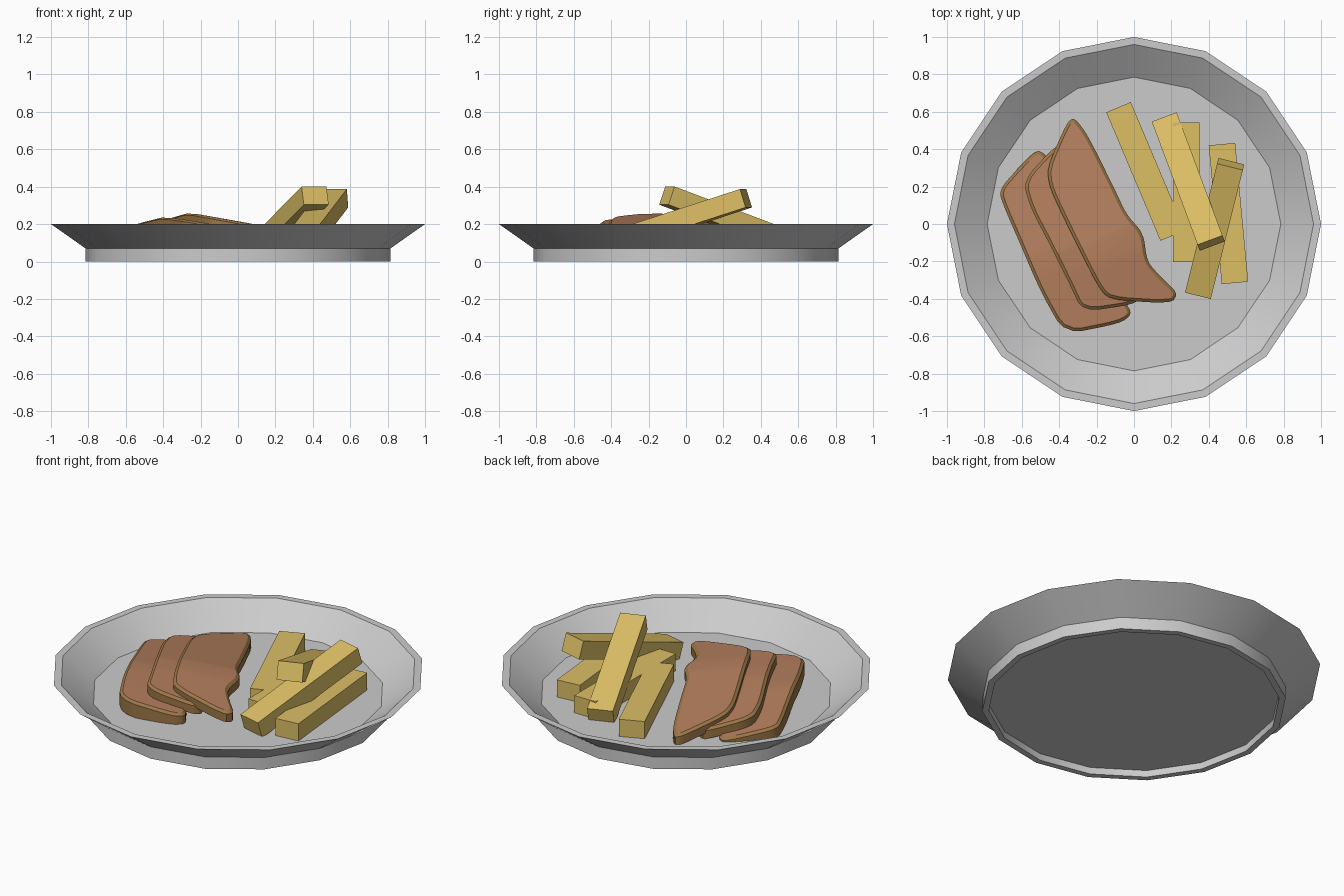
import bpy, bmesh, math
from mathutils import Vector, Matrix

if "Cube" in bpy.data.objects:
    bpy.data.objects.remove(bpy.data.objects["Cube"])


def material(name, rgb):
    m = bpy.data.materials.new(name)
    m.diffuse_color = (*rgb, 1)
    m.use_nodes = True
    m.node_tree.nodes["Principled BSDF"].inputs["Base Color"].default_value = m.diffuse_color
    return m


def finish(name, bm, mats=(), smooth=None):
    bmesh.ops.recalc_face_normals(bm, faces=bm.faces)
    me = bpy.data.meshes.new(name)
    bm.to_mesh(me)
    bm.free()
    ob = bpy.data.objects.new(name, me)
    bpy.context.collection.objects.link(ob)
    for m in mats:
        me.materials.append(m)
    if smooth:
        bpy.ops.object.select_all(action='DESELECT')
        ob.select_set(True)
        bpy.context.view_layer.objects.active = ob
        bpy.ops.object.shade_smooth_by_angle(angle=math.radians(smooth))
    return ob


# plate: 16-sided lathe with flared rim and recessed foot
SIDES = 16
profile = [(0.78, 0.04), (0.78, 0), (0.815, 0), (0.815, 0.07),
           (1, 0.2), (0.96, 0.2), (0.785, 0.074)]
bm = bmesh.new()
rings = [[bm.verts.new((r * math.cos(2 * math.pi * i / SIDES),
                        r * math.sin(2 * math.pi * i / SIDES), z))
          for i in range(SIDES)] for r, z in profile]
for a, b in zip(rings, rings[1:]):
    for i in range(SIDES):
        j = (i + 1) % SIDES
        bm.faces.new((a[i], a[j], b[j], b[i]))
bm.faces.new(rings[0])
bm.faces.new(rings[-1])
finish("plate", bm, smooth=30)

# fries: (centre, plan direction, upward tilt in degrees)
fry_mat = material("fry_gold", (0.72, 0.52, 0.13))
fries = [((0.062, 0.281, 0.124), (0.289, -0.685), 0),
         ((0.28, 0.17, 0.124), (0, -1), 0),
         ((0.505, 0.056, 0.124), (0.07, -0.744), 0),
         ((0.29, 0.227, 0.228), (0.255, -0.685), 19.5),
         ((0.431, -0.024, 0.226), (0.177, 0.712), 17.5)]
for n, (centre, (dx, dy), tilt) in enumerate(fries, 1):
    bm = bmesh.new()
    bmesh.ops.create_cube(bm, size=1, matrix=Matrix.Diagonal((0.745, 0.142, 0.103, 1)))
    ob = finish(f"fry_{n}", bm, [fry_mat])
    ob.location = centre
    ob.rotation_euler = (0, -math.radians(tilt), math.atan2(dy, dx))

# meat slices: bent slabs with a dark bevelled crust
meat_mat = material("meat_brown", (0.45, 0.21, 0.11))
crust_mat = material("meat_crust", (0.33, 0.18, 0.06))
ALONG, ACROSS = Vector((0.43, -0.9)).normalized(), Vector((0.9, 0.43)).normalized()


def round_corners(pts, times=2):
    for _ in range(times):
        pts = [p.lerp(q, t) for p, q in zip(pts, pts[1:] + pts[:1]) for t in (0.2, 0.8)]
    return pts


def meat_slice(name, outline, ridge, peak, back, front, side, thick):
    bm = bmesh.new()
    pts = round_corners([Vector(p) for p in outline])
    face = bm.faces.new([bm.verts.new((p.x, p.y, -thick)) for p in pts])
    ext = bmesh.ops.extrude_face_region(bm, geom=[face])["geom"]
    top = [f for f in ext if isinstance(f, bmesh.types.BMFace)][0]
    for v in top.verts:
        v.co.z = -0.012
    bm.normal_update()
    for f in bm.faces:
        f.material_index = 1
    bmesh.ops.inset_region(bm, faces=[top], thickness=0.016, use_even_offset=True)
    top.material_index = 0
    for v in top.verts:
        v.co.z = 0
    # cut across so the slab can bend over its ridge
    ridge = Vector(ridge)
    for u in (-0.06, 0.06):
        geom = bm.verts[:] + bm.edges[:] + bm.faces[:]
        bmesh.ops.bisect_plane(bm, geom=geom, plane_co=(ridge + ALONG * u).to_3d(),
                               plane_no=ALONG.to_3d())
    for v in bm.verts:
        d = v.co.to_2d() - ridge
        u = d.dot(ALONG)
        drop = back * max(0, -u - 0.06) + front * max(0, u - 0.06) + side * d.dot(ACROSS)
        v.co.z = max(0.07, peak - drop + v.co.z)
    finish(name, bm, [meat_mat, crust_mat], smooth=30)


meat_slice("meat_slice_top",
           [(-0.32, 0.57), (-0.25, 0.48), (-0.11, 0.2), (-0.04, 0.05), (0.05, -0.05),
            (0.07, -0.2), (0.14, -0.28), (0.235, -0.37), (0.2, -0.425), (-0.135, -0.405),
            (-0.2, -0.32), (-0.34, -0.04), (-0.45, 0.19), (-0.465, 0.3), (-0.36, 0.54)],
           (-0.25, -0.18), 0.255, 0.13, 0.08, 0.16, 0.06)
meat_slice("meat_slice_middle",
           [(-0.42, 0.42), (-0.595, 0.23), (-0.55, 0.08), (-0.45, -0.11), (-0.35, -0.31),
            (-0.275, -0.47), (0, -0.43), (0.04, -0.38), (-0.08, -0.2), (-0.13, 0),
            (-0.25, 0.2), (-0.37, 0.41)],
           (-0.39, -0.21), 0.235, 0.12, 0.06, 0.16, 0.06)
meat_slice("meat_slice_bottom",
           [(-0.52, 0.395), (-0.6, 0.32), (-0.725, 0.18), (-0.69, 0.08), (-0.62, -0.08),
            (-0.5, -0.36), (-0.37, -0.59), (-0.07, -0.53), (-0.01, -0.48), (-0.05, -0.41),
            (-0.2, -0.2), (-0.3, 0), (-0.42, 0.25), (-0.47, 0.37)],
           (-0.53, -0.25), 0.19, 0.12, 0.04, 0.12, 0.09)
